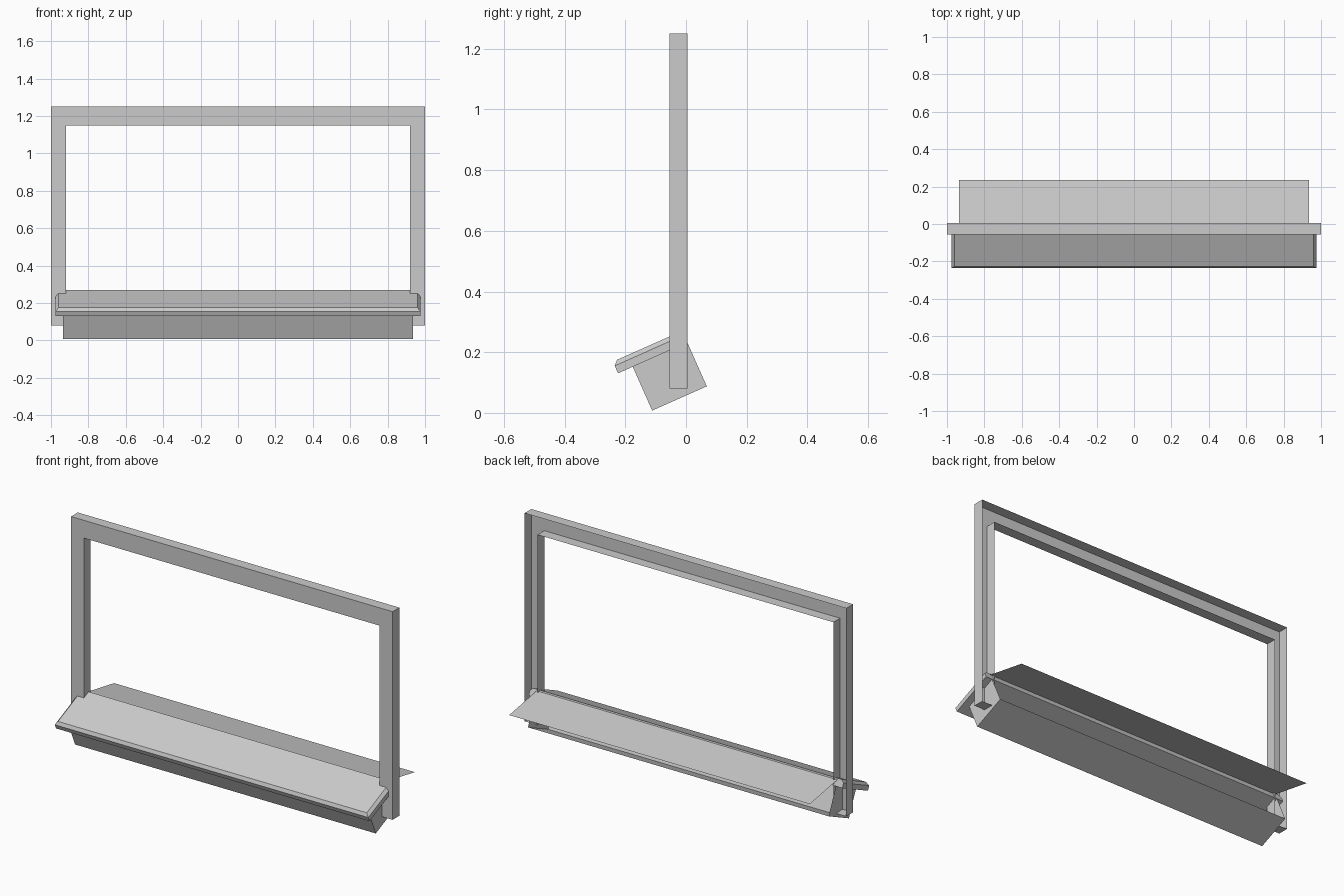
import bpy, bmesh
from math import radians, cos, sin

if "Cube" in bpy.data.objects:
    bpy.data.objects.remove(bpy.data.objects["Cube"])


def add_mesh(name, verts, faces, fix_normals=True):
    me = bpy.data.meshes.new(name)
    me.from_pydata(verts, [], faces)
    if fix_normals:
        bm = bmesh.new()
        bm.from_mesh(me)
        bmesh.ops.recalc_face_normals(bm, faces=bm.faces)
        bm.to_mesh(me)
        bm.free()
    ob = bpy.data.objects.new(name, me)
    bpy.context.collection.objects.link(ob)
    return ob


def loft(rows):
    """Quads between consecutive rows of equal length."""
    n = len(rows[0])
    verts = [p for r in rows for p in r]
    faces = [(i * n + j, i * n + j + 1, (i + 1) * n + j + 1, (i + 1) * n + j)
             for i in range(len(rows) - 1) for j in range(n - 1)]
    return verts, faces


# Window surround: U-shaped moulding, channel open at the back
FRONT, BACK, FOOT = -0.055, 0.005, 0.08


def u_path(x, z, y):
    return [(-x, y, FOOT), (-x, y, z), (x, y, z), (x, y, FOOT)]


rows = [u_path(1.0, 1.25, BACK), u_path(1.0, 1.25, FRONT),
        u_path(0.92, 1.15, FRONT), u_path(0.92, 1.15, BACK)]
verts, faces = loft(rows)
faces += [(0, 4, 8, 12), (3, 15, 11, 7)]   # foot caps
add_mesh("window_surround", verts, faces)

# Tilted sill coordinates: u runs back along the slope, v is its normal
A = radians(24)
NOSE = (-0.235, 0.155)


def tilt(x, u, v):
    return (x, NOSE[0] + u * cos(A) - v * sin(A), NOSE[1] + u * sin(A) + v * cos(A))


# Sill board with chamfered front and side edges
END = 0.25
CH = 0.015


def board_ring(x, u0, v):
    return [tilt(-x, u0, v), tilt(x, u0, v), tilt(x, END, v), tilt(-x, END, v)]


verts = board_ring(0.975, 0, -0.027) + board_ring(0.975, 0, 0) + board_ring(0.975 - CH, CH, CH)
faces = [(3, 2, 1, 0), (8, 9, 10, 11)]
for k in (0, 4):
    faces += [(k + i, k + (i + 1) % 4, k + 4 + (i + 1) % 4, k + 4 + i) for i in range(4)]
add_mesh("sill_board", verts, faces)

# Apron trough under the board, open at the back
W = 0.935
section = [(0.053, -0.027), (0.053, -0.185), (0.25, -0.185), (0.25, -0.027)]
verts = [tilt(s * W, u, v) for s in (-1, 1) for u, v in section]
faces = [(0, 1, 5, 4), (1, 2, 6, 5), (0, 3, 2, 1), (4, 5, 6, 7)]
add_mesh("sill_apron", verts, faces)

# Thin inner ledge running back from the sill
add_mesh("inner_ledge",
         [(-W, -0.02, 0.265), (W, -0.02, 0.265), (W, 0.235, 0.22), (-W, 0.235, 0.22)],
         [(0, 1, 2, 3)], False)
